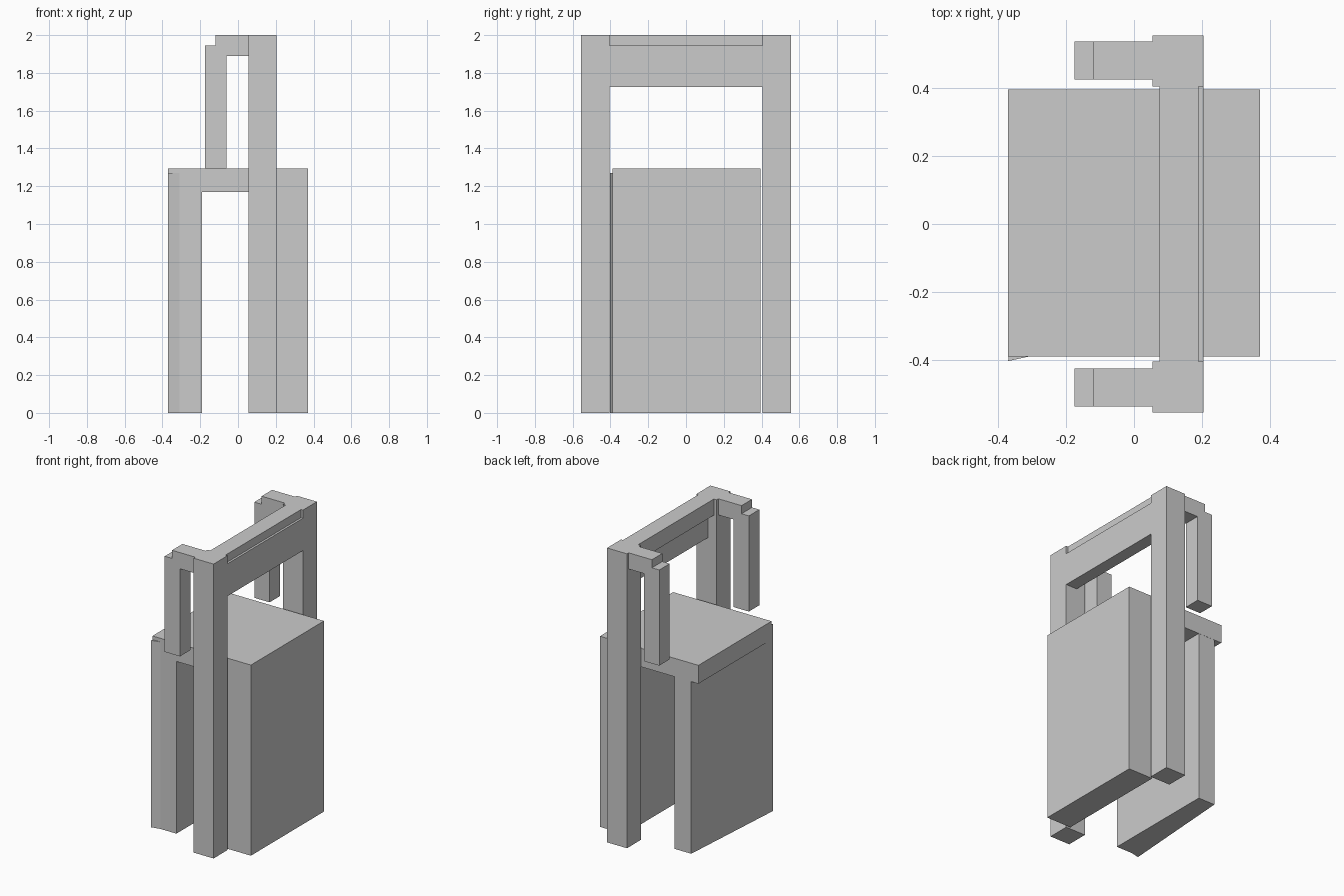
import bpy, bmesh
from mathutils import Vector

if "Cube" in bpy.data.objects:
    bpy.data.objects.remove(bpy.data.objects["Cube"])


def prism(name, points, lo, hi, axis):
    """Extrude a closed profile: axis 'y' takes (x, z) points, 'z' takes (x, y)."""
    def place(p, d):
        return (p[0], d, p[1]) if axis == 'y' else (p[0], p[1], d)
    bm = bmesh.new()
    face = bm.faces.new([bm.verts.new(place(p, lo)) for p in points])
    ext = bmesh.ops.extrude_face_region(bm, geom=[face])
    verts = [g for g in ext['geom'] if isinstance(g, bmesh.types.BMVert)]
    bmesh.ops.translate(bm, verts=verts, vec=Vector(place((0, 0), hi - lo)))
    bmesh.ops.recalc_face_normals(bm, faces=bm.faces)
    mesh = bpy.data.meshes.new(name)
    bm.to_mesh(mesh)
    bm.free()
    obj = bpy.data.objects.new(name, mesh)
    bpy.context.collection.objects.link(obj)
    return obj


def rect(x0, x1, a0, a1):
    return [(x0, a0), (x1, a0), (x1, a1), (x0, a1)]


# Top slab with the thick right panel, one L-shaped profile
prism("slab_and_right_panel",
      [(-0.37, 1.17), (0.185, 1.17), (0.185, 0), (0.37, 0), (0.37, 1.295), (-0.37, 1.295)],
      -0.39, 0.395, 'y')

# Left panel, tapering towards the back, with a front corner that sticks out
prism("left_panel",
      [(-0.37, -0.403), (-0.31, -0.39), (-0.19, -0.39), (-0.19, 0.394), (-0.315, 0.394)],
      0, 1.27, 'z')

# Posts and hooked arms on both sides
arm = [(0.055, 1.89), (0.055, 2.0), (-0.12, 2.0), (-0.12, 1.945), (-0.175, 1.945),
       (-0.175, 1.295), (-0.06, 1.295), (-0.06, 1.89)]
for side, s in (("front", -1), ("back", 1)):
    prism(side + "_post", rect(0.055, 0.205, 0, 2.0), s * 0.405, s * 0.555, 'y')
    prism(side + "_arm", arm, s * 0.425, s * 0.537, 'y')

# Cross beam: wider upper part, rebate along its outer top edge
prism("cross_beam",
      [(0.12, 1.725), (0.205, 1.725), (0.205, 1.945), (0.19, 1.945), (0.19, 2.0),
       (0.075, 2.0), (0.075, 1.89), (0.12, 1.89)],
      -0.405, 0.405, 'y')
